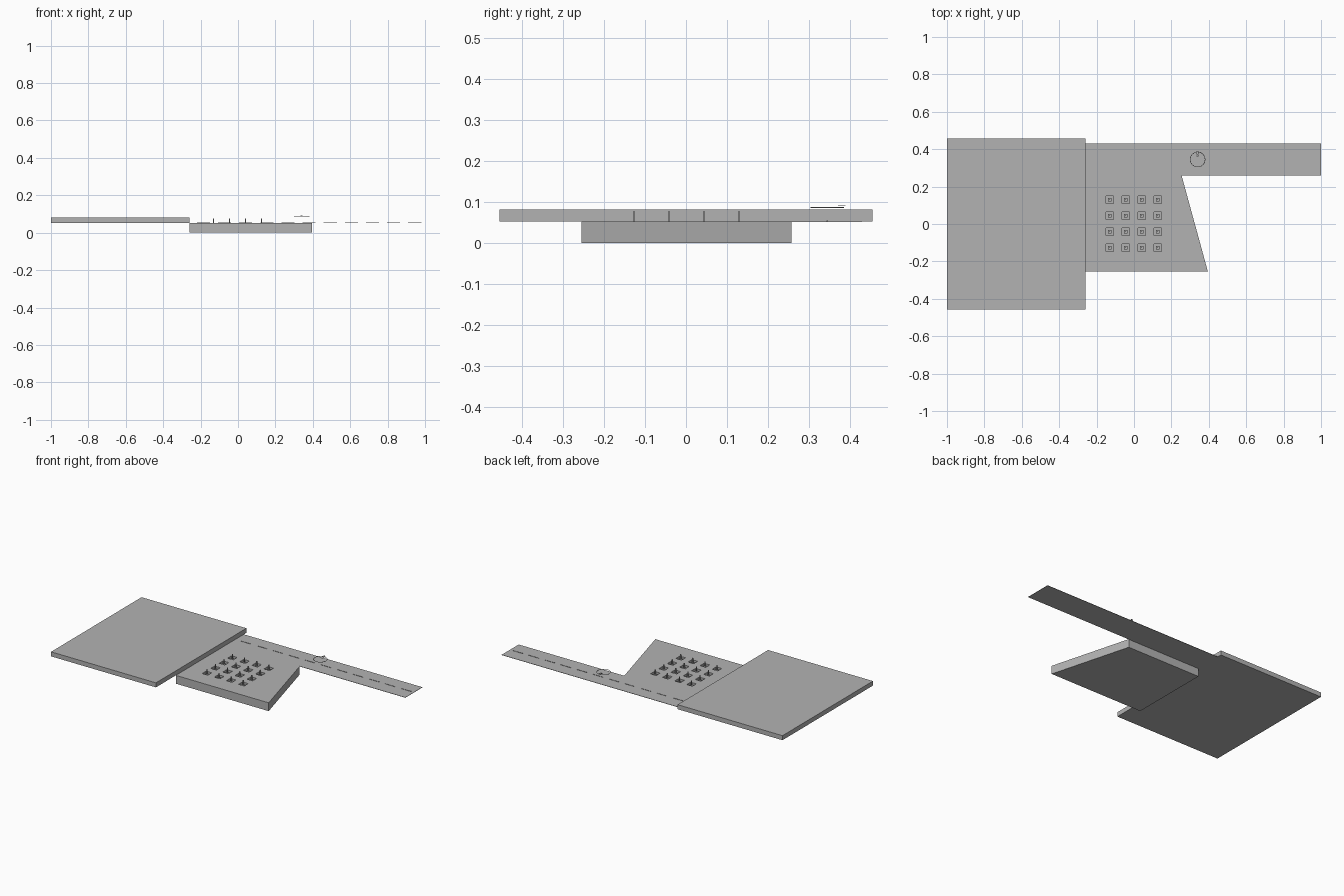
import bpy, bmesh, math
from mathutils import Matrix, Vector

cube = bpy.data.objects.get("Cube")
if cube:
    bpy.data.objects.remove(cube, do_unlink=True)

# One plain grey for everything
grey = bpy.data.materials.new("plain grey")
grey.use_nodes = True
colour = (0.45, 0.45, 0.45, 1)
grey.diffuse_color = colour
grey.node_tree.nodes["Principled BSDF"].inputs["Base Color"].default_value = colour


def finish(name, bm):
    bmesh.ops.recalc_face_normals(bm, faces=bm.faces)
    mesh = bpy.data.meshes.new(name)
    bm.to_mesh(mesh)
    bm.free()
    mesh.materials.append(grey)
    obj = bpy.data.objects.new(name, mesh)
    bpy.context.collection.objects.link(obj)
    return obj


def add_box(bm, low, high):
    low, high = Vector(low), Vector(high)
    size = Matrix.Diagonal((high - low).to_4d())
    bmesh.ops.create_cube(bm, size=1, matrix=Matrix.Translation((low + high) / 2) @ size)


def box(name, low, high):
    bm = bmesh.new()
    add_box(bm, low, high)
    return finish(name, bm)


def prism(name, outline, low, high):
    bm = bmesh.new()
    face = bm.faces.new([bm.verts.new((x, y, low)) for x, y in outline])
    top = bmesh.ops.extrude_face_region(bm, geom=[face])["geom"]
    bmesh.ops.translate(bm, vec=(0, 0, high - low),
                        verts=[v for v in top if isinstance(v, bmesh.types.BMVert)])
    return finish(name, bm)


deck = 0.053

# Large raised slab, plaza block with a slanted side, and long road strip
box("large_slab", (-1, -0.456, deck), (-0.26, 0.456, 0.082))
plaza = prism("plaza_block", [(-0.26, -0.255), (0.395, -0.255), (0.255, 0.258), (-0.26, 0.258)], 0, deck)
box("road_strip", (-0.26, 0.258, 0.051), (1, 0.43, deck))

# Square planting pits sunk in the plaza, each with a soil block and a thin post
spots = [(-0.13 + 0.0855 * i, -0.127 + 0.0855 * j) for i in range(4) for j in range(4)]


def grid_of_boxes(name, half, low, high):
    bm = bmesh.new()
    for x, y in spots:
        add_box(bm, (x - half, y - half, low), (x + half, y + half, high))
    return finish(name, bm)


cutter = grid_of_boxes("pit_cutter", 0.02, 0.03, 0.08)
cutter.hide_render = True
cutter.hide_set(True)
cut = plaza.modifiers.new("pits", "BOOLEAN")
cut.object = cutter
cut.solver = "EXACT"
grid_of_boxes("soil_blocks", 0.009, 0.03, 0.045)
grid_of_boxes("posts", 0.0025, 0.045, 0.077)

# Dashed centre line on the road
bm = bmesh.new()
for i in range(11):
    x = -0.22 + 0.113 * i
    add_box(bm, (x, 0.343, deck), (x + 0.07, 0.347, deck + 0.002))
finish("road_dashes", bm)

# Thin floating ring with a small pointer
bpy.ops.mesh.primitive_torus_add(major_segments=32, minor_segments=6, major_radius=0.04,
                                 minor_radius=0.0015, location=(0.34, 0.345, 0.087))
ring = bpy.context.object
ring.name = "direction_ring"
ring.data.materials.append(grey)
bpy.ops.object.shade_smooth_by_angle(angle=math.radians(60))
prism("direction_pointer", [(0.334, 0.362), (0.346, 0.362), (0.34, 0.38)], 0.086, 0.088)
box("pointer_tip", (0.334, 0.372, 0.09), (0.346, 0.39, 0.092))
